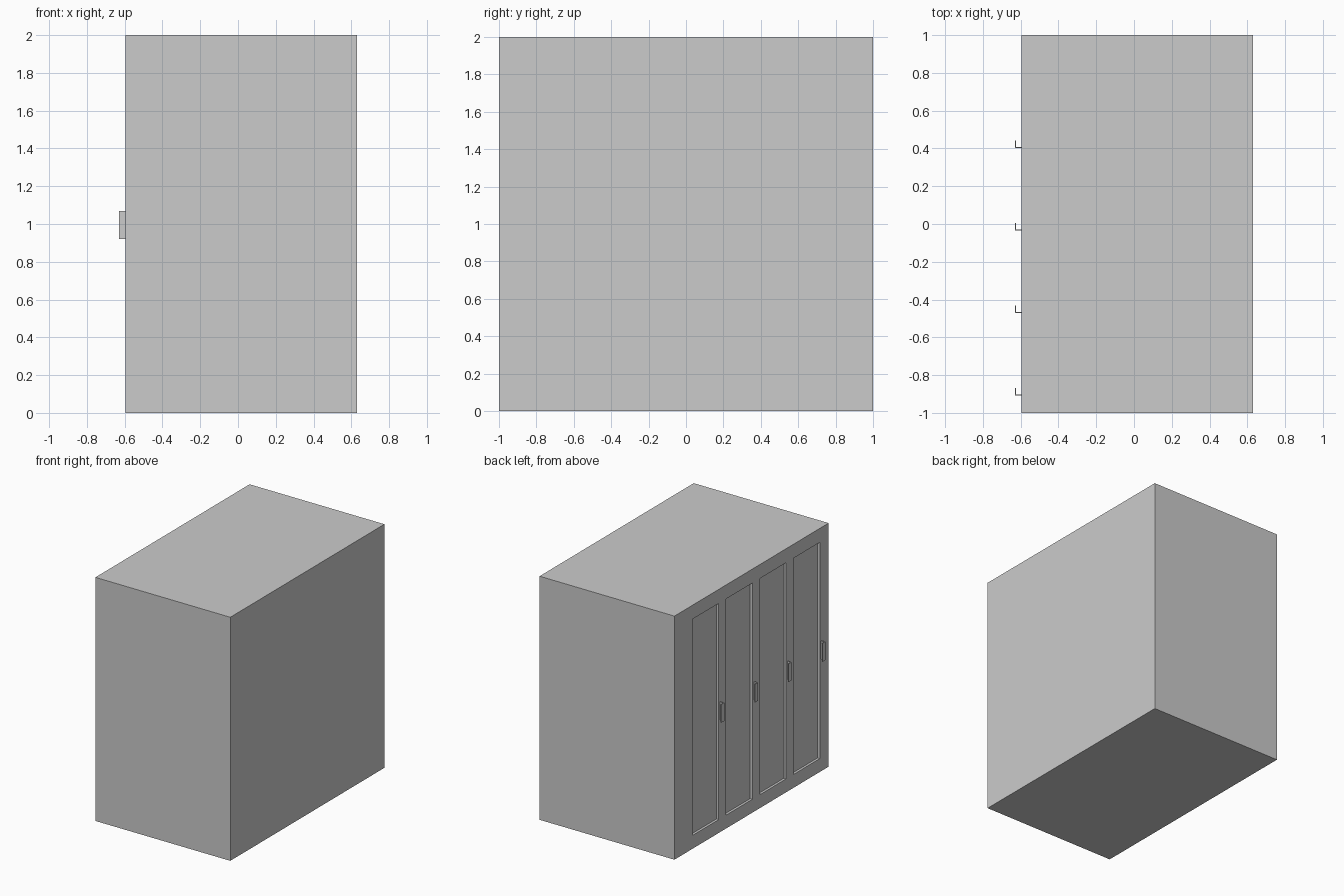
import bpy

if "Cube" in bpy.data.objects:
    bpy.data.objects.remove(bpy.data.objects["Cube"])

FRONT = -0.595      # door side plane (x)
BACK = 0.63
PITCH = 0.437       # spacing between doors
DEPTH = 0.02        # panel recess


def box(name, lo, hi):
    bpy.ops.mesh.primitive_cube_add(
        size=1, location=[(a + b) / 2 for a, b in zip(lo, hi)])
    ob = bpy.context.object
    ob.name = name
    ob.scale = [b - a for a, b in zip(lo, hi)]
    bpy.ops.object.transform_apply(location=True, rotation=False, scale=True)
    return ob


def prism(name, profile, z0, z1):
    n = len(profile)
    verts = [(x, y, z) for z in (z0, z1) for x, y in profile]
    faces = [list(range(n))[::-1], list(range(n, 2 * n))]
    faces += [[i, (i + 1) % n, (i + 1) % n + n, i + n] for i in range(n)]
    me = bpy.data.meshes.new(name)
    me.from_pydata(verts, [], faces)
    ob = bpy.data.objects.new(name, me)
    bpy.context.collection.objects.link(ob)
    return ob


# Wardrobe carcass
cabinet = box("cabinet_body", (FRONT, -1, 0), (BACK, 1, 2))

for i in range(4):
    y = 0.405 - i * PITCH

    # Recessed door panel cut into the front
    cutter = box(f"panel_cutter_{i + 1}",
                 (FRONT - 0.1, y + 0.02, 0.11), (FRONT + DEPTH, y + 0.36, 1.885))
    mod = cabinet.modifiers.new("panel", "BOOLEAN")
    mod.operation = "DIFFERENCE"
    mod.solver = "EXACT"
    mod.object = cutter
    bpy.context.view_layer.objects.active = cabinet
    bpy.ops.object.modifier_apply(modifier=mod.name)
    bpy.data.objects.remove(cutter)

    # L-shaped pull handle: stem out of the door, lip along it
    t, tip = 0.005, -0.63
    prism(f"door_handle_{i + 1}",
          [(FRONT, y - t / 2), (FRONT, y + t / 2), (tip + t, y + t / 2),
           (tip + t, y + 0.037), (tip, y + 0.037), (tip, y - t / 2)][::-1],
          0.92, 1.07)
